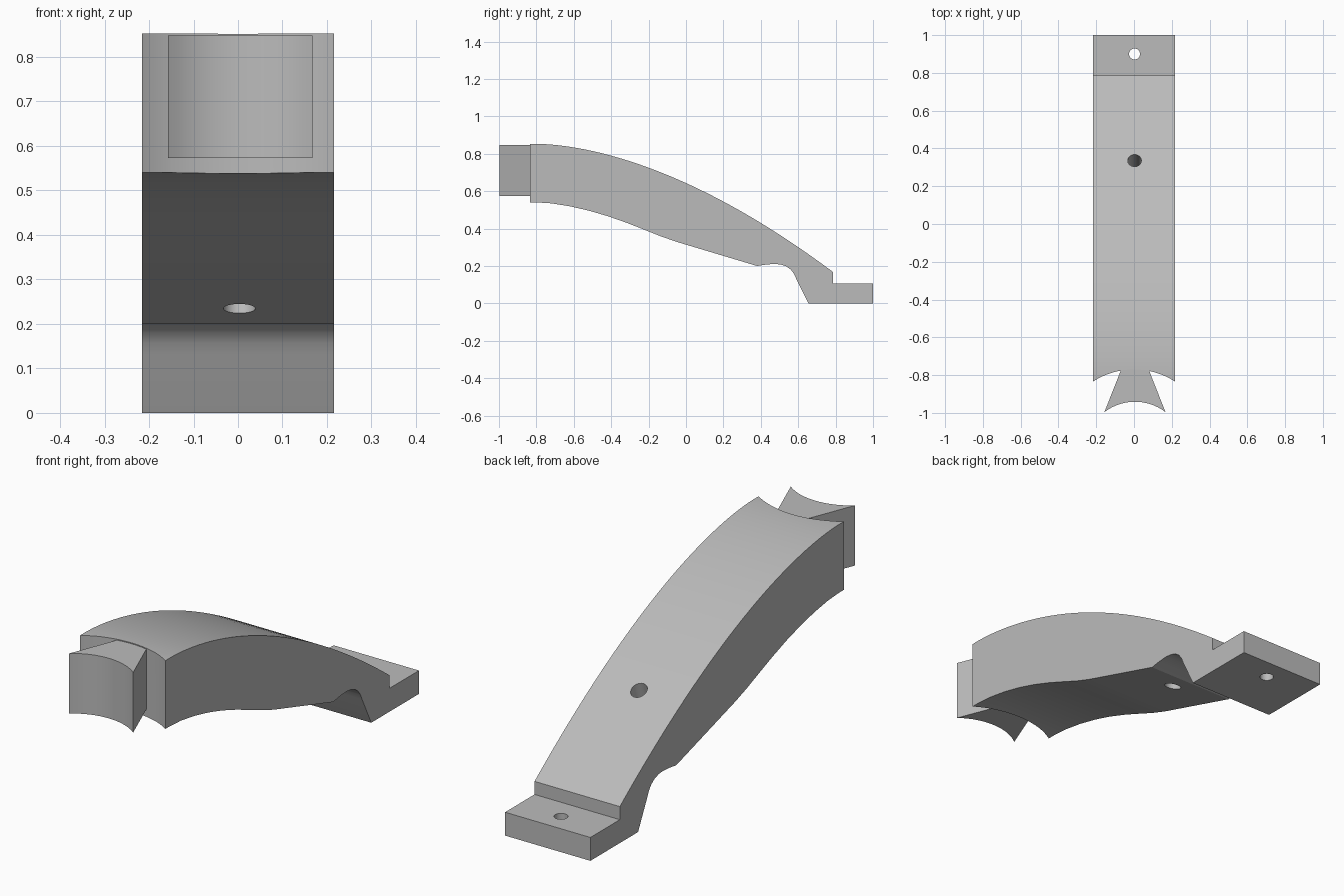
import bpy, bmesh, math
from mathutils import Vector, Matrix

cube = bpy.data.objects.get("Cube")
if cube:
    bpy.data.objects.remove(cube)

HALF = 0.216      # half width of the arm
FRONT = -0.8      # where the arched top levels out

grey = bpy.data.materials.new("plain grey")
grey.use_nodes = True
colour = (0.5, 0.5, 0.5, 1)
grey.diffuse_color = colour
grey.node_tree.nodes["Principled BSDF"].inputs["Base Color"].default_value = colour


def prism(name, points, offset):
    """Solid made by sweeping a closed outline along an offset."""
    bm = bmesh.new()
    face = bm.faces.new([bm.verts.new(p) for p in points])
    swept = bmesh.ops.extrude_face_region(bm, geom=[face])["geom"]
    bmesh.ops.translate(bm, vec=offset,
                        verts=[v for v in swept if isinstance(v, bmesh.types.BMVert)])
    bmesh.ops.recalc_face_normals(bm, faces=bm.faces)
    mesh = bpy.data.meshes.new(name)
    bm.to_mesh(mesh)
    bm.free()
    obj = bpy.data.objects.new(name, mesh)
    bpy.context.collection.objects.link(obj)
    mesh.materials.append(grey)
    return obj


def cylinder(name, centre, axis, radius, depth, sides=48):
    """Round cutter along any axis."""
    bpy.ops.mesh.primitive_cylinder_add(vertices=sides, radius=radius, depth=depth)
    obj = bpy.context.object
    obj.name = name
    turn = Vector(axis).to_track_quat("Z", "Y").to_matrix().to_4x4()
    obj.data.transform(Matrix.Translation(centre) @ turn)
    obj.data.materials.append(grey)
    obj.hide_render = True
    return obj


def combine(target, tool, operation):
    """Apply a boolean and discard the tool."""
    mod = target.modifiers.new(operation, "BOOLEAN")
    mod.operation = operation
    mod.solver = "EXACT"
    mod.object = tool
    bpy.context.view_layer.objects.active = target
    bpy.ops.object.modifier_apply(modifier=mod.name)
    bpy.data.objects.remove(tool)


# Arched top edge, falling from the front to the foot
steps = 32
end = 0.787
top = []
for i in range(steps + 1):
    t = i / steps
    top.append((FRONT + (end - FRONT) * t, 0.853 - 0.686 * t ** 1.73))

# Foot, relief hollow and underside, running back to the front
foot = [(end, 0.107), (1, 0.107), (1, 0), (0.655, 0)]
hollow = [(0.59, 0.13), (0.578, 0.157), (0.56, 0.181), (0.535, 0.199),
          (0.505, 0.208), (0.475, 0.211), (0.43, 0.208), (0.38, 0.2)]
under = [(-0.05, 0.329), (-0.13, 0.357), (-0.22, 0.393), (-0.32, 0.432),
         (-0.42, 0.467), (-0.52, 0.496), (-0.62, 0.519), (-0.72, 0.535),
         (FRONT, 0.54), (-0.9, 0.54)]
outline = [(-0.9, 0.851)] + top + foot + hollow + under
arm = prism("arched_arm", [(-HALF, y, z) for y, z in outline], (2 * HALF, 0, 0))

# Concave front end
combine(arm, cylinder("front_cutter", (0, -1.17, 0.6), (0, 0, 1), 0.4, 2, 128), "DIFFERENCE")

# Dovetail tongue with a concave tip
mid, wide, narrow = 0.005, 0.162, 0.071
tip = []
for i in range(17):
    u = 2 * i / 16 - 1
    x = wide * u
    tip.append((mid + x, -1.205 + math.sqrt(0.265 ** 2 - x * x) - 0.001, 0.573))
root = [(mid + narrow, -0.766, 0.573), (mid - narrow, -0.766, 0.573)]
tongue = prism("dovetail_tongue", tip + root, (0, 0, 0.275))
combine(arm, tongue, "UNION")

# Slanted hole through the arm and upright hole through the foot
slant = Vector((0, 0.29, 0.957))
combine(arm, cylinder("arm_hole_cutter", (0.003, 0.3, 0.35), slant, 0.036, 0.6), "DIFFERENCE")
combine(arm, cylinder("foot_hole_cutter", (0.003, 0.9, 0.05), (0, 0, 1), 0.029, 0.4), "DIFFERENCE")

# Smooth the curved faces, keep the corners crisp
bpy.ops.object.select_all(action="DESELECT")
arm.select_set(True)
bpy.context.view_layer.objects.active = arm
bpy.ops.object.shade_smooth_by_angle(angle=math.radians(20))
